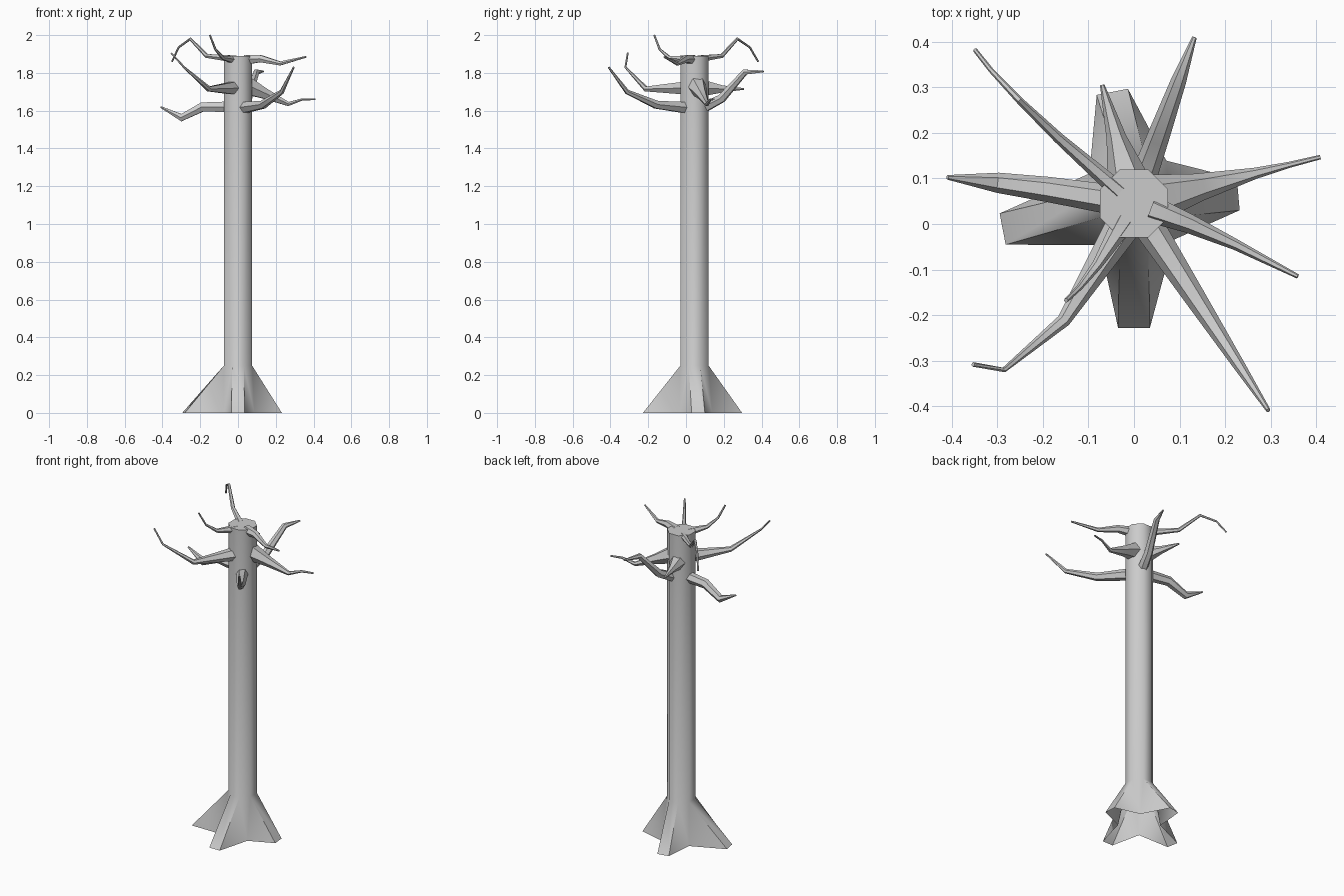
import bpy, bmesh, math
from mathutils import Vector

if "Cube" in bpy.data.objects:
    bpy.data.objects.remove(bpy.data.objects["Cube"])

AXIS_Y, R, FLARE, TOP = 0.045, 0.081, 0.25, 1.89


def polar(deg, dist, z):
    a = math.radians(deg)
    return Vector((dist * math.cos(a), AXIS_Y + dist * math.sin(a), z))


def finish(bm, name):
    bmesh.ops.recalc_face_normals(bm, faces=bm.faces)
    me = bpy.data.meshes.new(name)
    bm.to_mesh(me)
    bm.free()
    ob = bpy.data.objects.new(name, me)
    bpy.context.collection.objects.link(ob)
    bpy.ops.object.select_all(action='DESELECT')
    ob.select_set(True)
    bpy.context.view_layer.objects.active = ob
    bpy.ops.object.shade_smooth_by_angle(angle=math.radians(50))


def skin(bm, r0, r1):
    n = len(r0)
    for i in range(n):
        j = (i + 1) % n
        bm.faces.new((r0[i], r0[j], r1[j], r1[i]))


# trunk: octagonal column flaring into four blunt roots, open underneath
def trunk(roots, half_width=0.035, notch=0.118):
    bm = bmesh.new()
    low, high = [[bm.verts.new(polar(45 * i - 112.5, R, z)) for i in range(8)]
                 for z in (FLARE, TOP)]
    skin(bm, low, high)
    bm.faces.new(high)
    tips, gaps = [], []
    for k, (deg, length) in enumerate(roots):
        mid = polar(deg, length, 0)
        across = polar(deg + 90, half_width, 0) - polar(0, 0, 0)
        tips.append([bm.verts.new(mid - across), bm.verts.new(mid + across)])
        following = roots[k + 1][0] if k < 3 else roots[0][0] + 360
        gaps.append(bm.verts.new(polar((deg + following) / 2, notch, 0)))
    for k in range(4):
        a, b, c = (low[(2 * k + i) % 8] for i in range(3))
        bm.faces.new((a, *tips[k], b))
        bm.faces.new((b, tips[k][1], gaps[k]))
        bm.faces.new((b, gaps[k], c))
        bm.faces.new((c, gaps[k], tips[(k + 1) % 4][0]))
    finish(bm, "trunk")


# branch: crooked tapered tube heading out at an angle; bends are (distance, height)
def branch(name, deg, radius, z, bends, turn=0, taper=1.5, sides=6):
    bends = [(0.04, z)] + bends
    last = len(bends) - 1
    pts = [polar(deg + turn * i / last, d, h) for i, (d, h) in enumerate(bends)]
    bm, rings, reach = bmesh.new(), [], bends[-1][0] - 0.04
    for i, p in enumerate(pts):
        t = (pts[min(i + 1, last)] - pts[max(i - 1, 0)]).normalized()
        side = t.cross(Vector((0, 0, 1))).normalized()
        up = side.cross(t)
        left = max(0, 1 - (bends[i][0] - 0.04) / reach)
        r = 0.005 + (radius - 0.005) * left ** taper
        rings.append([bm.verts.new(p + r * (math.cos(a) * side + math.sin(a) * up))
                      for a in (math.tau * s / sides for s in range(sides))])
    for r0, r1 in zip(rings, rings[1:]):
        skin(bm, r0, r1)
    bm.faces.new(rings[-1])
    finish(bm, name + "_branch")


trunk([(-90, .273), (5, .23), (101, .25), (191, .294)])

# top tier
branch("upper_back_left", 140, .02, 1.875, [(.22, 1.89), (.34, 1.98), (.43, 1.935), (.485, 1.86)], turn=-4)
branch("upper_front_left", 241, .025, 1.87, [(.157, 1.88), (.22, 1.925), (.26, 2)], turn=-6)
branch("upper_right", -18, .03, 1.87, [(.128, 1.875), (.24, 1.85), (.394, 1.885)], turn=-6)
# middle tier
branch("middle_front_left", 246, .04, 1.72, [(.3, 1.715), (.464, 1.83), (.5, 1.905)], turn=-21)
branch("middle_right", 14, .055, 1.735, [(.146, 1.69), (.275, 1.635), (.352, 1.66), (.422, 1.66)], taper=2)
branch("middle_back", 105, .05, 1.72, [(.15, 1.715), (.27, 1.715)])
# lower tier
branch("lower_left", 170, .033, 1.62, [(.19, 1.62), (.303, 1.563), (.414, 1.62)], turn=2, taper=.4)
branch("lower_front_right", -57, .035, 1.615, [(.243, 1.632), (.426, 1.7), (.542, 1.83)], taper=.9)
branch("lower_back_right", 70, .03, 1.61, [(.153, 1.665), (.285, 1.805), (.389, 1.808)], taper=.6)
